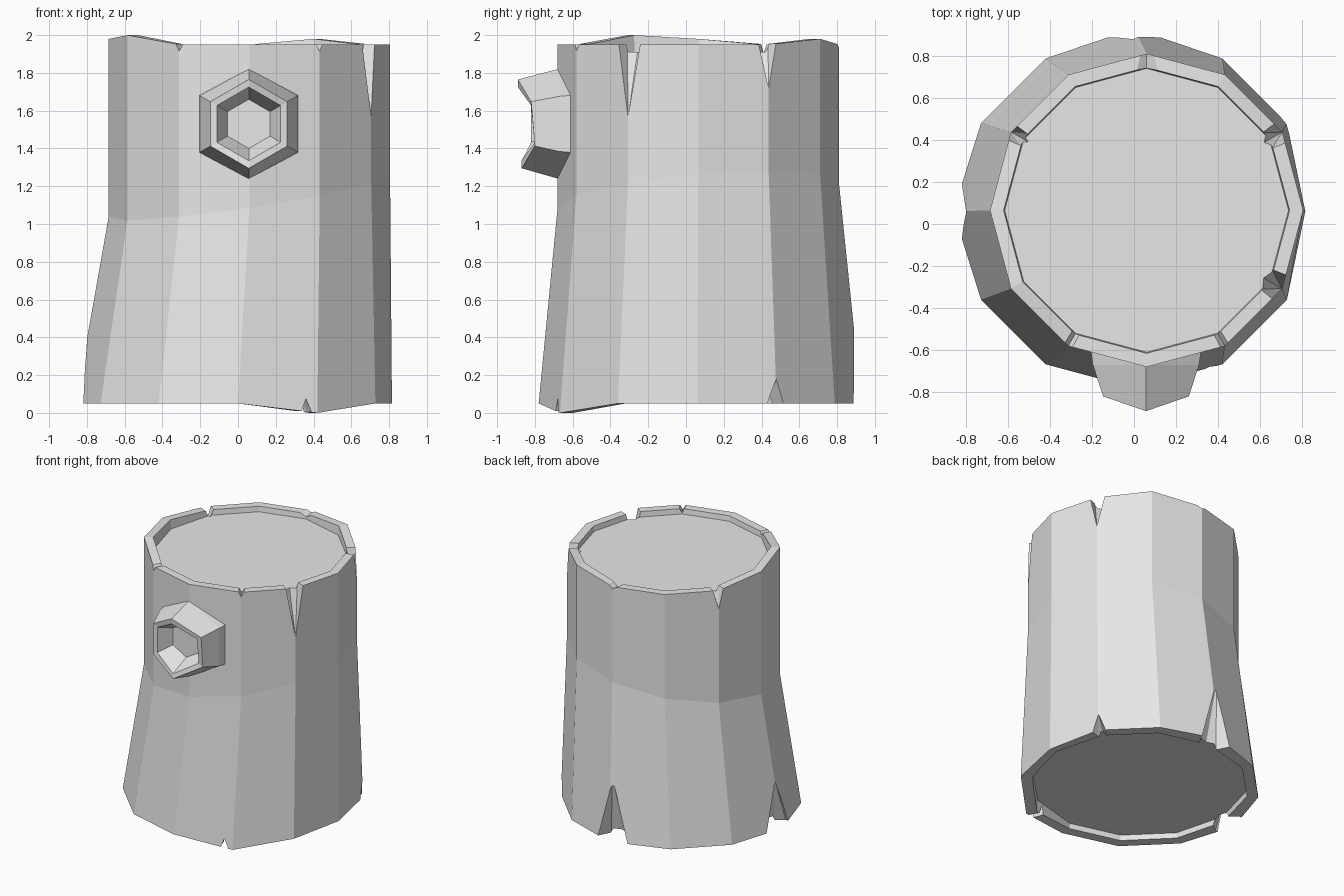
import bpy
import bmesh
from math import cos, sin, radians

cube = bpy.data.objects.get("Cube")
if cube:
    bpy.data.objects.remove(cube, do_unlink=True)

grey = bpy.data.materials.new("plain grey")
grey.use_nodes = True
grey.diffuse_color = (0.8, 0.8, 0.8, 1)
grey.node_tree.nodes["Principled BSDF"].inputs["Base Color"].default_value = grey.diffuse_color

TOP = (0.06, 0.065)      # axis of the upper rim
BASE = (0.0, 0.06)       # axis of the flared foot
ANGLES = range(0, 360, 30)


def make_object(name, bm):
    bmesh.ops.recalc_face_normals(bm, faces=bm.faces)
    mesh = bpy.data.meshes.new(name)
    bm.to_mesh(mesh)
    bm.free()
    mesh.materials.append(grey)
    obj = bpy.data.objects.new(name, mesh)
    bpy.context.collection.objects.link(obj)
    return obj


def skin(name, rings):
    """Join consecutive rings of points with quads and cap both ends."""
    bm = bmesh.new()
    loops = [[bm.verts.new(p) for p in ring] for ring in rings]
    for low, high in zip(loops, loops[1:]):
        n = len(low)
        for i in range(n):
            j = (i + 1) % n
            bm.faces.new((low[i], low[j], high[j], high[i]))
    bm.faces.new(loops[0])
    bm.faces.new(loops[-1])
    return make_object(name, bm)


def polar(centre, r, angle, z, side=0.0):
    a = radians(angle)
    return (centre[0] + r * cos(a) - side * sin(a),
            centre[1] + r * sin(a) + side * cos(a), z)


# Stump: twelve sides, uneven rims, shallow recess at both ends
rim_z = {60: 1.98, 180: 1.98, 210: 2.0}
foot_z = {300: 0.0}
foot_r = {0: 0.815, 90: 0.87, 180: 0.86}


def ring(centre, r, z, radii={}, heights={}):
    return [polar(centre, radii.get(a, r), a, heights.get(a, z)) for a in ANGLES]


waist = [polar(TOP, 0.745, a, 1.15 + 0.13 * cos(radians(a - 30))) for a in ANGLES]
stump = skin("stump", [
    ring(BASE, 0.755, 0.09),
    ring(BASE, 0.76, 0.05, heights=foot_z),
    ring(BASE, 0.84, 0.05, foot_r, foot_z),
    waist,
    ring(TOP, 0.745, 1.95, heights=rim_z),
    ring(TOP, 0.68, 1.95, heights=rim_z),
    ring(TOP, 0.675, 1.91),
])

# Splits in the bark: wedges that narrow to a tip on the outer surface
cut = bmesh.new()


def split(centre, angle, r, tip_z, end_z, inner_z, width, inner_width, inner_r):
    points = [polar(centre, r, angle, tip_z),
              polar(centre, r + 0.1, angle, tip_z),
              polar(centre, inner_r, angle, inner_z)]
    for s in (-1, 1):
        points.append(polar(centre, r, angle, end_z, s * width))
        points.append(polar(centre, r + 0.1, angle, end_z, s * width))
        points.append(polar(centre, inner_r, angle, end_z, s * inner_width))
    verts = [cut.verts.new(p) for p in points]
    result = bmesh.ops.convex_hull(cut, input=verts)
    spare = [v for v in result["geom_interior"] if isinstance(v, bmesh.types.BMVert)]
    bmesh.ops.delete(cut, geom=spare, context="VERTS")


for angle, tip, width in ((330, 1.57, 0.08), (30, 1.72, 0.07), (150, 1.81, 0.06),
                          (240, 1.915, 0.06), (300, 1.915, 0.06)):
    split(TOP, angle, 0.744, tip, 2.02, 1.92, width, width * 0.8, 0.64)
split(TOP, 90, 0.74, 1.945, 2.02, 1.92, 0.03, 0.17, 0.64)

for angle, r, tip, width in ((90, 0.835, 0.52, 0.15), (180, 0.80, 0.4, 0.16),
                             (30, 0.83, 0.18, 0.08), (296, 0.82, 0.07, 0.04)):
    split(BASE, angle, r, tip, -0.03, 0.08, width, width * 0.6, 0.72)

cutter = make_object("split_cutter", cut)
cutter.hide_render = True
mod = stump.modifiers.new("splits", "BOOLEAN")
mod.operation = "DIFFERENCE"
mod.solver = "EXACT"
mod.object = cutter
bpy.context.view_layer.objects.active = stump
bpy.ops.object.modifier_apply(modifier=mod.name)
bpy.data.objects.remove(cutter, do_unlink=True)

# Branch stub: hollow tapered hexagon with a broken lip
LIP = (-0.82, -0.89, -0.82, -0.82, -0.87, -0.80)


def hexagon(r, depths):
    return [(0.057 + r * cos(radians(30 + 60 * i)), depths[i],
             1.53 + r * sin(radians(30 + 60 * i))) for i in range(6)]


skin("branch_stub", [
    hexagon(0.31, [-0.56] * 6),
    hexagon(0.292, [-0.67] * 6),
    hexagon(0.235, LIP),
    hexagon(0.195, LIP),
    hexagon(0.13, [-0.71] * 6),
])
